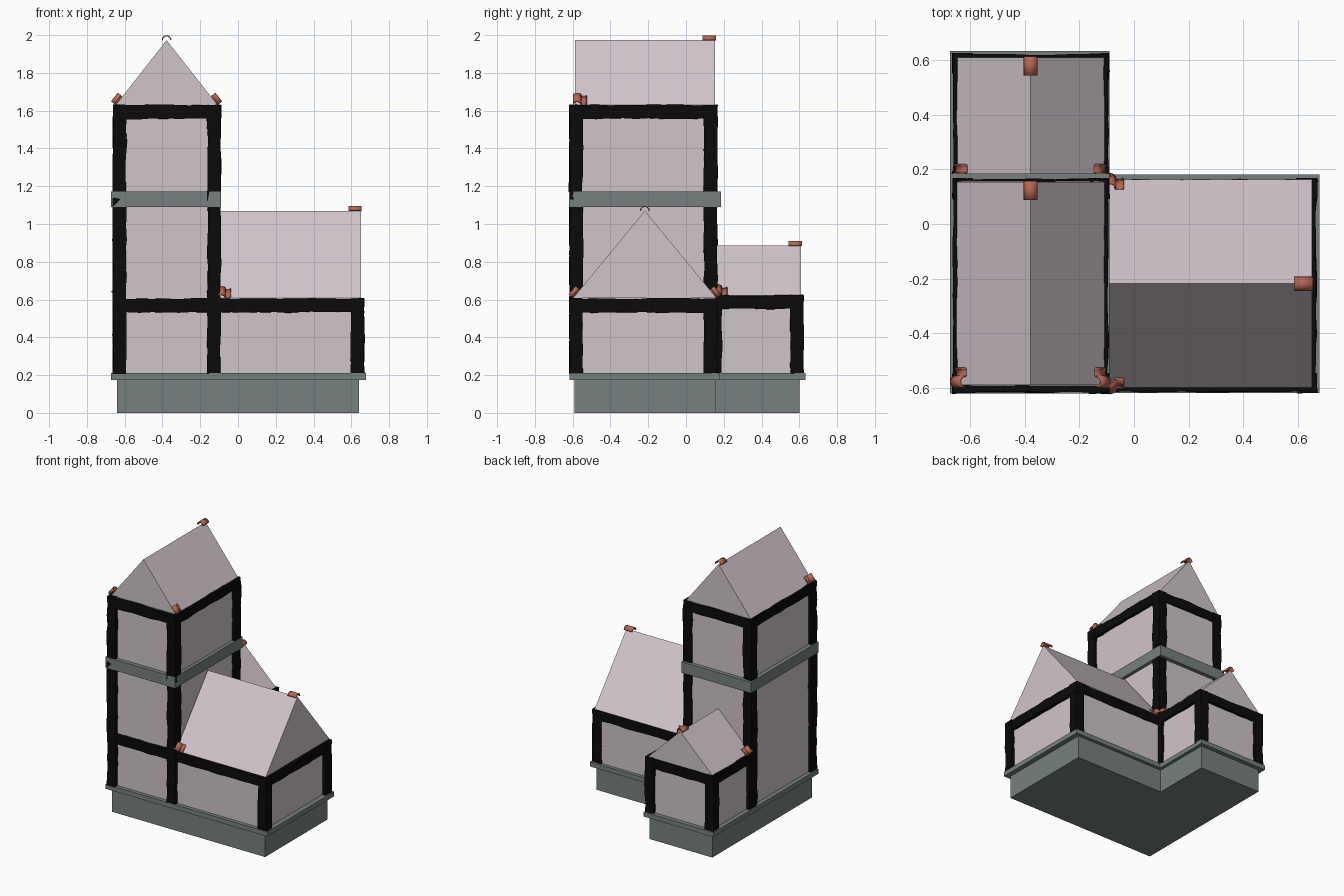
import bpy, bmesh, math, random
from mathutils import Vector, Matrix

if "Cube" in bpy.data.objects:
    bpy.data.objects.remove(bpy.data.objects["Cube"])

random.seed(4)


def material(name, rgb):
    m = bpy.data.materials.new(name)
    m.diffuse_color = (*rgb, 1)
    m.use_nodes = True
    m.node_tree.nodes["Principled BSDF"].inputs["Base Color"].default_value = m.diffuse_color
    return m


PLASTER = material("pale plaster", (0.63, 0.555, 0.59))
STONE = material("grey stone", (0.185, 0.215, 0.215))
TIMBER = material("black timber", (0.003, 0.003, 0.003))
CLAY = material("terracotta", (0.46, 0.135, 0.085))


def finish(bm, name, mat):
    bmesh.ops.recalc_face_normals(bm, faces=bm.faces)
    me = bpy.data.meshes.new(name)
    bm.to_mesh(me)
    bm.free()
    me.materials.append(mat)
    ob = bpy.data.objects.new(name, me)
    bpy.context.collection.objects.link(ob)
    return ob


def prism(name, pts, offset, mat):
    """Extrude a 3D outline by an offset vector."""
    bm = bmesh.new()
    f = bm.faces.new([bm.verts.new(p) for p in pts])
    ext = bmesh.ops.extrude_face_region(bm, geom=[f], use_keep_orig=True)
    moved = [v for v in ext["geom"] if isinstance(v, bmesh.types.BMVert)]
    bmesh.ops.translate(bm, verts=moved, vec=offset)
    return finish(bm, name, mat)


def slab(name, outline, z0, z1, mat):
    return prism(name, [(x, y, z0) for x, y in outline], (0, 0, z1 - z0), mat)


def box(name, x, y, z, mat):
    return slab(name, [(x[0], y[0]), (x[1], y[0]), (x[1], y[1]), (x[0], y[1])], z[0], z[1], mat)


def timber(name, x, y, z):
    """Rough-hewn bar: rings along the longest axis, slightly wobbled."""
    lo, hi = Vector((x[0], y[0], z[0])), Vector((x[1], y[1], z[1]))
    size = hi - lo
    a = max(range(3), key=lambda i: size[i])
    b, c = [i for i in range(3) if i != a]
    n = max(4, round(size[a] / 0.07))
    bm = bmesh.new()
    rings = []
    for i in range(n + 1):
        ring = []
        for u, w in ((0, 0), (1, 0), (1, 1), (0, 1)):
            p = lo.copy()
            p[a] += size[a] * i / n
            p[b] += size[b] * u + random.uniform(-0.004, 0.004)
            p[c] += size[c] * w + random.uniform(-0.004, 0.004)
            ring.append(bm.verts.new(p))
        rings.append(ring)
    for r, s in zip(rings, rings[1:]):
        for k in range(4):
            bm.faces.new((r[k], r[(k + 1) % 4], s[(k + 1) % 4], s[k]))
    bm.faces.new(rings[0])
    bm.faces.new(rings[-1])
    return finish(bm, name, TIMBER)


def arc(cx, cz, r, a0, a1, squash=1.0, n=8):
    return [(cx + r * math.cos(math.radians(a0 + (a1 - a0) * i / n)),
             cz + squash * r * math.sin(math.radians(a0 + (a1 - a0) * i / n))) for i in range(n + 1)]


def tile(name, profile, centre, along, up, length):
    """Curved roof tile: profile swept along one axis, thickened."""
    along, up = Vector(along).normalized(), Vector(up).normalized()
    side = along.cross(up)
    bm = bmesh.new()
    rows = [[bm.verts.new(Vector(centre) + side * px + up * pz + along * s * length / 2)
             for px, pz in profile] for s in (-1, 1)]
    for i in range(len(profile) - 1):
        bm.faces.new((rows[0][i], rows[0][i + 1], rows[1][i + 1], rows[1][i]))
    ob = finish(bm, name, CLAY)
    mod = ob.modifiers.new("thickness", "SOLIDIFY")
    mod.thickness = 0.006
    mod.offset = 0
    for p in ob.data.polygons:
        p.use_smooth = True
    return ob


RIDGE = arc(0, 0, 0.023, 180, 0)
BARREL = arc(0, 0.004, 0.02, 180, 0)
PAN = arc(0.034, 0.004, 0.015, 180, 360, 0.55)


def roof(name, start, direction, length, half, height):
    """Gabled roof with a ridge tile at the far end and eave tiles at the near end."""
    start, d = Vector(start), Vector(direction)
    up = Vector((0, 0, 1))
    s = d.cross(up)
    apex = start + up * height
    prism(name, [start - s * half, start + s * half, apex], d * length, PLASTER)
    tile(name + "_ridge_tile", RIDGE, apex + d * (length - 0.03), d, up, 0.07)
    for k in (-1, 1):
        down = (s * k * half - up * height).normalized()
        normal = (up * half + s * k * height).normalized()
        base = start + s * k * (half - 0.018) + d * 0.012
        base.z += height / half * 0.018
        # keep the trough on the inner side of the barrel
        m = 1 if down.cross(normal).dot(d) > 0 else -1
        for part, prof in (("barrel", BARREL), ("pan", PAN)):
            tile(f"{name}_eave_{part}", [(m * x, z) for x, z in prof], base + normal * 0.004,
                 down, normal, 0.058)


# Stone base and ledge, both L-shaped
slab("foundation", [(-.64, -.59), (.64, -.59), (.64, .155), (-.115, .155), (-.115, .6), (-.64, .6)],
     0, 0.176, STONE)
slab("base_ledge", [(-.672, -.618), (.677, -.618), (.677, .18), (-.09, .18), (-.09, .633), (-.672, .633)],
     0.175, 0.21, STONE)

# Plaster walls
box("tower_walls", (-.64, -.115), (-.59, .155), (.21, 1.632), PLASTER)
box("side_wing_walls", (-.115, .64), (-.59, .155), (.21, .61), PLASTER)
box("rear_wing_walls", (-.64, -.115), (.155, .6), (.21, .62), PLASTER)

# Stone band round the tower
box("tower_band", (-.672, -.09), (-.62, .185), (1.09, 1.172), STONE)

# Posts
H = 0.035
XL, XM, XR, YF, YM, YB = -.627, -.127, .633, -.582, .13, .587
posts = [(x, y, 1.63) for x in (XL, XM) for y in (YF, YM)]
posts += [(XR, y, .605) for y in (YF, YM)]
posts += [(x, y, .622) for x in (XL, XM) for y in (.155, YB)]
for px, py, top in posts:
    timber("post", (px - H, px + H), (py - H, py + H), (.205, top))


# Beams under the eaves
def beam_ring(name, x0, x1, y0, y1, z0, z1, sides="fblr"):
    for key, y in (("f", y0), ("b", y1)):
        if key in sides:
            timber(name, (x0 - H, x1 + H), (y - H + .003, y + H - .003), (z0, z1))
    for key, x in (("l", x0), ("r", x1)):
        if key in sides:
            timber(name, (x - H + .003, x + H - .003), (y0 - H, y1 + H), (z0, z1))


beam_ring("tower_beam", XL, XM, YF, YM, 1.557, 1.63)
beam_ring("side_wing_beam", XL, XR, YF, YM, .532, .605, "fbr")
beam_ring("rear_wing_beam", XL, XM, .155, YB, .55, .622, "blr")

# Roofs
roof("tower_roof", (-.378, -.588, 1.63), (0, 1, 0), .741, .27, .343)
roof("side_wing_roof", (-.1, -.218, .608), (1, 0, 0), .75, .38, .462)
roof("rear_wing_roof", (-.378, .155, .622), (0, 1, 0), .453, .27, .263)
